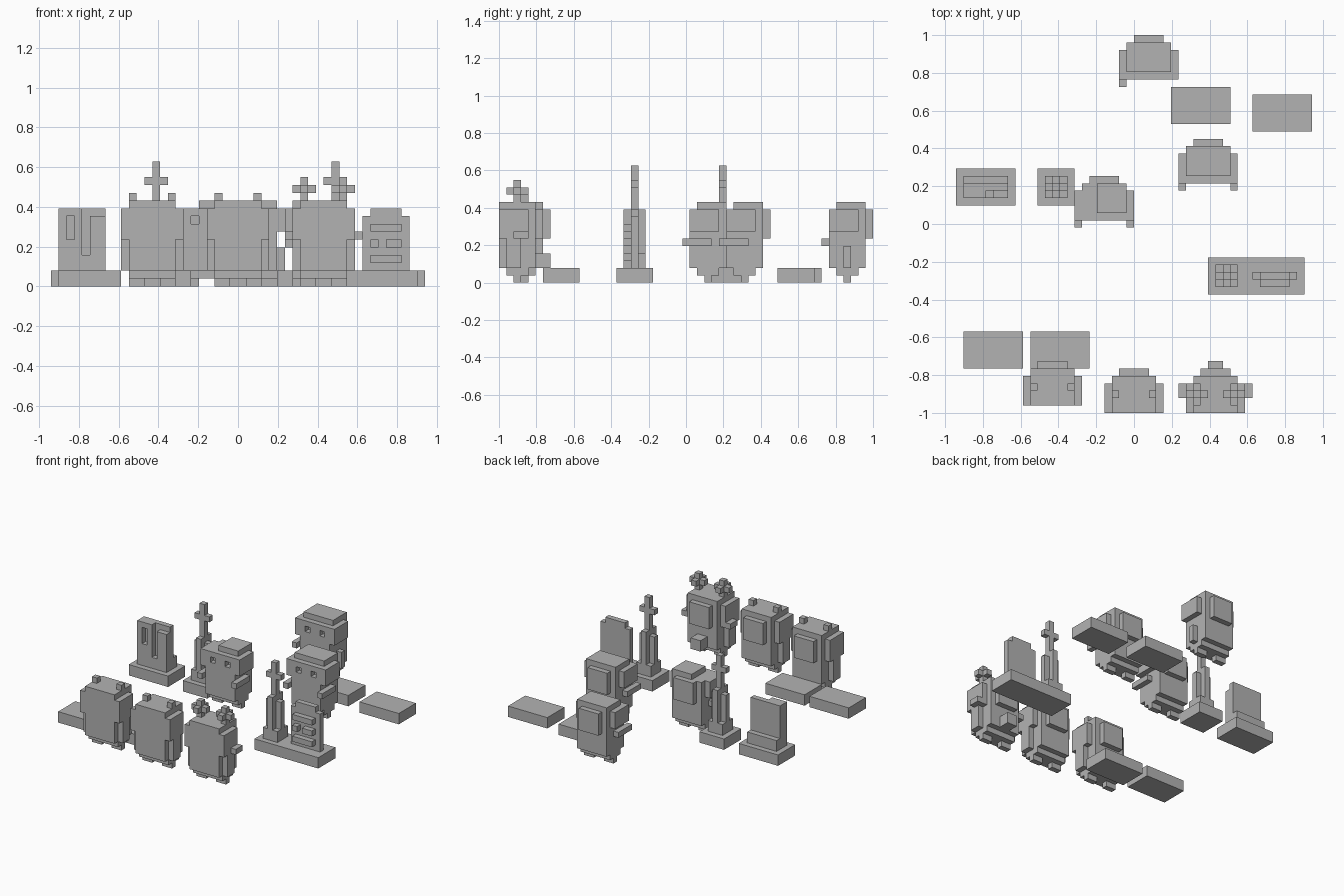
import bpy
import bmesh

cube = bpy.data.objects.get("Cube")
if cube:
    bpy.data.objects.remove(cube)

V = 2 / 51            # edge of one block
X0, Y0 = -24, -25.5   # grid corner, in blocks

stone_grey = bpy.data.materials.new("stone_grey")
stone_grey.use_nodes = True
GREY = (0.45, 0.45, 0.45, 1)
stone_grey.diffuse_color = GREY
stone_grey.node_tree.nodes["Principled BSDF"].inputs["Base Color"].default_value = GREY


def part(name, origin, boxes):
    """One object from boxes given as (x range, y range, z range) in blocks."""
    bm = bmesh.new()
    for ranges in boxes:
        base = (X0 + origin[0], Y0 + origin[1], 0)
        verts = bmesh.ops.create_cube(bm, size=1)["verts"]
        for v in verts:
            for k in range(3):
                lo, hi = ranges[k]
                v.co[k] = (base[k] + (hi if v.co[k] > 0 else lo)) * V
    mesh = bpy.data.meshes.new(name)
    bm.to_mesh(mesh)
    bm.free()
    mesh.materials.append(stone_grey)
    obj = bpy.data.objects.new(name, mesh)
    bpy.context.collection.objects.link(obj)


def both_sides(box):
    """A box and its mirror image across the eight block wide figure."""
    (a, b), y, z = box
    return [box, ((8 - b, 8 - a), y, z)]


def body(name, origin):
    part(name + "_torso", origin, [
        ((1, 7), (0, 5), (2, 6)),
        ((1, 7), (1, 4), (1, 2))])
    part(name + "_feet", origin, both_sides(((1, 3), (2, 3), (0, 1))))


def child(name, origin):
    body(name, origin)
    part(name + "_head", origin, [
        ((1, 7), (0, 5), (6, 11)),
        ((2, 6), (5, 6), (6, 10))]
        + both_sides(((0, 1), (0, 4), (6, 10))))
    part(name + "_arms", origin, both_sides(((0, 1), (1, 3), (2, 6))))


def undead(name, origin, raised, top_start=1):
    body(name, origin)
    part(name + "_head", origin, [
        ((1, 7), (1, 5), (6, 10)),
        ((top_start, 7), (1, 5), (10, 11)),
        ((2, 6), (5, 6), (6, 10)),
        # face layer with two sunken eyes
        ((1, 7), (0, 1), (6, 8)),
        ((1, 2), (0, 1), (8, 9)),
        ((3, 5), (0, 1), (8, 9)),
        ((6, 7), (0, 1), (8, 9)),
        ((1, 7), (0, 1), (9, 10))]
        + both_sides(((0, 1), (0, 4), (7, 10))))
    for side, x in (("right", 0), ("left", 7)):
        if side in raised:
            arm = ((x, x + 1), (-1, 3), (5, 6))
        else:
            arm = ((x, x + 1), (2, 3), (2, 5))
        part(name + "_" + side + "_arm", origin, [arm])


# Three children in the front row
child("first_child", (9, 1))
child("second_child", (20, 0))
child("third_child", (31, 0))
EAR = ((1, 2), (2, 3), (11, 12))
part("first_child_ears", (9, 1), both_sides(EAR))
part("second_child_ears", (20, 0), both_sides(EAR))
part("third_child_flowers", (31, 0),
     both_sides(((1, 2), (2, 3), (11, 14)))
     + both_sides(((0, 3), (2, 3), (12, 13)))
     + both_sides(((1, 2), (1, 4), (12, 13))))
part("third_child_sleeves", (31, 0), both_sides(((-1, 0), (2, 4), (6, 7))))
part("third_child_tail", (31, 0), [((3, 5), (5, 7), (2, 4))])

# Three undead figures
undead("back_undead", (22, 45), ("right",))
undead("right_undead", (30, 31), ("right", "left"))
undead("middle_undead", (16, 26), ("right", "left"), top_start=3)

# Flat grave slabs
for i, origin in enumerate([(29, 39), (40, 38), (1, 6), (10, 6)]):
    part("grave_slab_%d" % (i + 1), origin, [((0, 8), (0, 5), (0, 2))])


def cross(name, origin):
    part(name + "_pedestal", origin, [
        ((0, 3), (0, 3), (2, 4)),
        ((0, 3), (1, 2), (4, 9)),
        ((1, 2), (0, 3), (4, 10))])
    part(name, origin, [
        ((1, 2), (1, 2), (10, 16)),
        ((0, 3), (1, 2), (13, 14))])


part("left_cross_base", (11, 28), [((0, 5), (0, 5), (0, 2))])
cross("left_cross", (12, 29))
part("shared_base", (34, 16), [((0, 13), (0, 5), (0, 2))])
cross("right_cross", (35, 17))

# Left headstone with a plinth and a carved front
part("left_headstone_base", (0, 28), [((0, 8), (0, 5), (0, 2))])
part("left_headstone", (1, 29), [
    ((0, 6), (0, 3), (2, 4)),
    ((0, 6), (1, 2), (4, 10)),
    ((0, 1), (0, 1), (4, 10)),
    ((1, 2), (0, 1), (4, 6)),
    ((1, 3), (0, 1), (9, 10)),
    ((2, 3), (0, 1), (4, 9)),
    ((4, 6), (0, 1), (4, 9))])

# Right headstone with raised bars
part("right_headstone", (40, 17), [
    ((0, 6), (1, 2), (2, 9)),
    ((1, 5), (1, 2), (9, 10))])
part("right_headstone_bars", (40, 17), [
    ((1, 5), (0, 1), (7, 8)),
    ((1, 2), (0, 1), (5, 6)),
    ((3, 5), (0, 1), (5, 6)),
    ((1, 5), (0, 1), (3, 4))])
